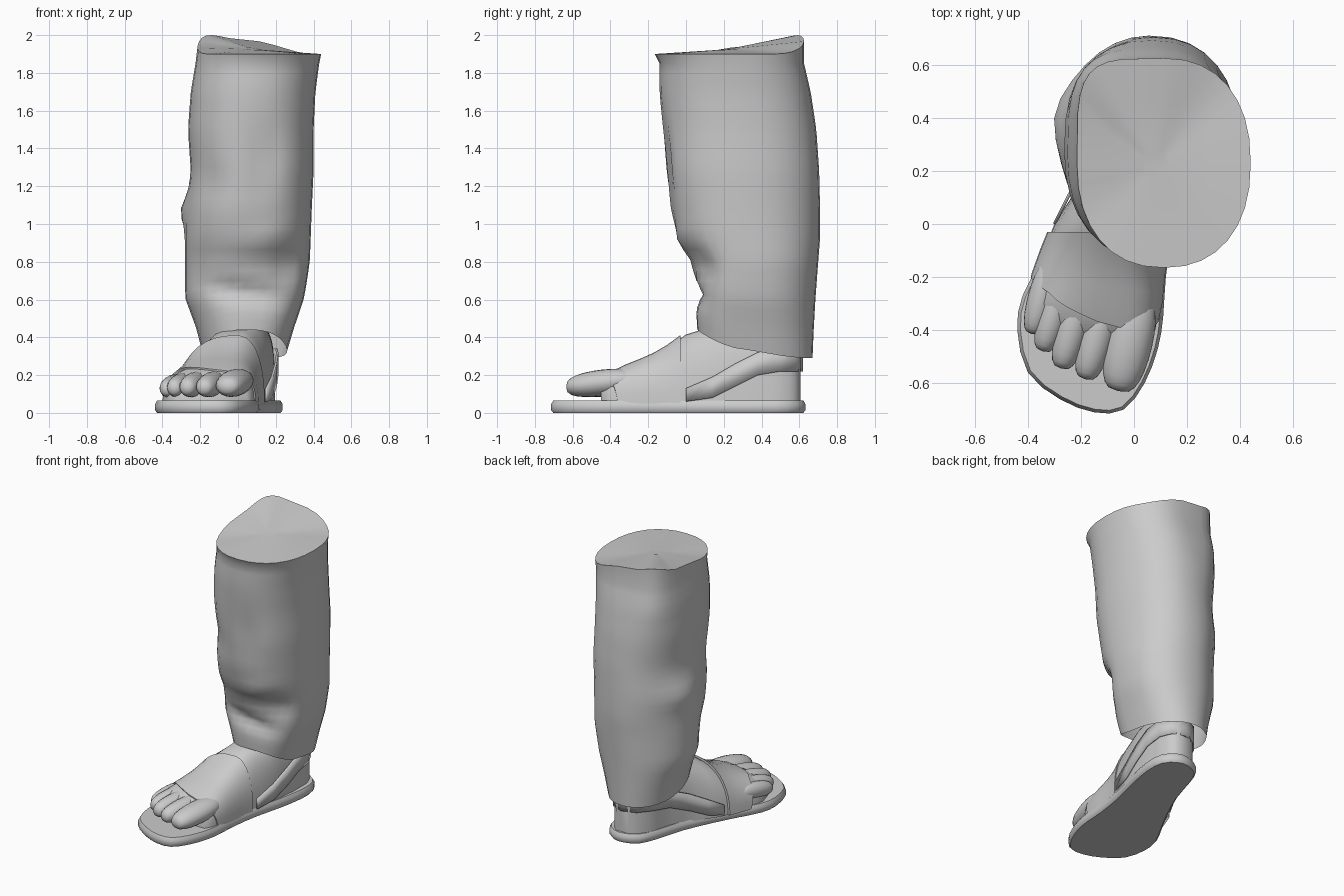
import bpy, bmesh, math
from mathutils import Vector, Matrix

if "Cube" in bpy.data.objects:
    bpy.data.objects.remove(bpy.data.objects["Cube"])

grey = bpy.data.materials.new("plain grey")
grey.diffuse_color = (0.6, 0.6, 0.6, 1)
grey.use_nodes = True
grey.node_tree.nodes["Principled BSDF"].inputs["Base Color"].default_value = grey.diffuse_color


def finish(name, bm, angle=40):
    bmesh.ops.recalc_face_normals(bm, faces=bm.faces)
    me = bpy.data.meshes.new(name)
    bm.to_mesh(me)
    bm.free()
    ob = bpy.data.objects.new(name, me)
    bpy.context.collection.objects.link(ob)
    me.materials.append(grey)
    bpy.ops.object.select_all(action='DESELECT')
    ob.select_set(True)
    bpy.context.view_layer.objects.active = ob
    bpy.ops.object.shade_smooth_by_angle(angle=math.radians(angle))
    return ob


def loft(name, rings, closed=True, cap_start=False, cap_end=False, angle=40):
    bm = bmesh.new()
    vs = [[bm.verts.new(p) for p in r] for r in rings]
    n = len(rings[0])
    for a, b in zip(vs, vs[1:]):
        for i in range(n if closed else n - 1):
            j = (i + 1) % n
            bm.faces.new((a[i], a[j], b[j], b[i]))
    if cap_start:
        bm.faces.new(vs[0])
    if cap_end:
        bm.faces.new(vs[-1])
    return finish(name, bm, angle)


def table(rows, t):
    """Linear interpolation in rows sorted by their first column."""
    if t <= rows[0][0]:
        return rows[0][1:]
    for a, b in zip(rows, rows[1:]):
        if t <= b[0]:
            f = (t - a[0]) / (b[0] - a[0])
            return [p + (q - p) * f for p, q in zip(a[1:], b[1:])]
    return rows[-1][1:]


def spow(v, p):
    return math.copysign(abs(v) ** p, v)


def gauss(v, w):
    return math.exp(-(v / w) ** 2)


# Trouser leg: z, left, right, front, back, then squareness of the
# front right and back left corners
LEG = [(0.29, -0.19, 0.26, 0.06, 0.67, 0.65, 1.0), (0.42, -0.22, 0.295, 0.055, 0.675, 0.65, 1.0),
       (0.60, -0.28, 0.35, 0.06, 0.685, 0.68, 1.1), (0.80, -0.28, 0.38, 0.03, 0.70, 0.75, 1.1),
       (0.93, -0.28, 0.385, -0.04, 0.71, 0.85, 1.05), (1.07, -0.27, 0.39, -0.08, 0.71, 0.88, 0.95),
       (1.28, -0.25, 0.40, -0.11, 0.705, 0.88, 0.9), (1.50, -0.265, 0.40, -0.125, 0.69, 0.88, 0.8),
       (1.70, -0.25, 0.41, -0.14, 0.66, 0.88, 0.6), (1.85, -0.225, 0.43, -0.14, 0.625, 0.88, 0.5),
       (1.90, -0.215, 0.44, -0.165, 0.625, 0.88, 0.45)]
SEG = 32


def leg_ring(z):
    l, r, f, b, p_fr, p_bl = table(LEG, z)
    cx, cy, rx, ry = (l + r) / 2, (f + b) / 2, (r - l) / 2, (b - f) / 2
    pts = []
    for i in range(SEG):
        a = 2 * math.pi * i / SEG
        c, s = math.cos(a), math.sin(a)
        p = p_fr if c > 0 and s < 0 else p_bl if c < 0 and s > 0 else 0.88
        x = cx + rx * spow(c, p)
        y = cy + ry * spow(s, p)
        front = (1 - s) / 2
        zz = z + 0.15 * front ** 2 * max(0, 1 - (z - 0.29) / 0.4)  # arched hem
        # bulge on the left, then cloth folds across the shin
        if c < 0:
            x -= 0.04 * gauss(zz - 1.07, 0.09) * gauss(y - 0.41, 0.15)
        d = 0.02 * gauss(zz - 0.92 - 0.3 * (x - 0.15), 0.06) * gauss(x - 0.15, 0.15)
        d -= 0.04 * gauss(zz - 0.65 + 0.2 * x, 0.05) * gauss(x, 0.2)
        d -= 0.05 * gauss(zz - 0.77, 0.10) * gauss(x - 0.27, 0.10)
        d -= 0.03 * gauss(x - 0.14, 0.07) * gauss(zz - 1.32, 0.2)
        d -= 0.02 * gauss(x + 0.15, 0.08) * gauss(zz - 1.22, 0.1)
        y -= d * min(1, front ** 3 * 1.3)
        # rim rises to the back left corner
        if z >= 1.9:
            zz += 0.10 * max(0, math.cos(a - math.radians(125))) ** 2
        pts.append(Vector((x, y, zz)))
    return pts


zs = [0.29, 0.36, 0.43] + [0.48 + 0.055 * i for i in range(25)] + [1.85, 1.90]
rings = [leg_ring(z) for z in zs]
mid = Vector((0.08, 0.22, 1.925))
for s in (0.6, 0.15):  # cloth over the top
    rings.append([Vector((mid.x + (p.x - mid.x) * s, mid.y + (p.y - mid.y) * s,
                          mid.z + (p.z - mid.z) * s)) for p in rings[len(zs) - 1]])
loft("trouser_leg", rings, cap_end=True, angle=50)

# Sandal sole
SOLE = [(-0.15, -0.71), (-0.04, -0.70), (0.04, -0.60), (0.09, -0.47), (0.11, -0.35),
        (0.12, -0.20), (0.15, 0.0), (0.20, 0.20), (0.235, 0.40), (0.225, 0.54),
        (0.15, 0.62), (0.06, 0.63), (-0.04, 0.58), (-0.10, 0.45), (-0.16, 0.25),
        (-0.25, 0.05), (-0.34, -0.12), (-0.42, -0.27), (-0.44, -0.40),
        (-0.40, -0.56), (-0.28, -0.66)]
n = len(SOLE)
RIM = []
for i in range(n):  # rounded outline: midpoints pushed outward
    p0, p1, p2, p3 = [Vector(SOLE[(i + k) % n]) for k in (-1, 0, 1, 2)]
    RIM += [p1, (p1 + p2) * 0.5625 - (p0 + p3) * 0.0625]


def sole_ring(z, inset):
    out = []
    for i, p in enumerate(RIM):
        t = RIM[(i + 1) % len(RIM)] - RIM[i - 1]
        nrm = Vector((-t.y, t.x)).normalized()
        out.append((p.x + nrm.x * inset, p.y + nrm.y * inset, z))
    return out


loft("sandal_sole", [sole_ring(0, 0.012), sole_ring(0.015, 0), sole_ring(0.045, 0),
                     sole_ring(0.066, 0.012)], cap_start=True, cap_end=True)

# Foot: y, left, right, crest x, top z, roundness
FOOT = [(-0.45, -0.33, 0.05, -0.05, 0.16, 0.8), (-0.40, -0.37, 0.08, -0.05, 0.21, 0.75),
        (-0.30, -0.40, 0.10, -0.06, 0.255, 0.75), (-0.20, -0.375, 0.11, -0.06, 0.29, 0.85),
        (-0.10, -0.34, 0.12, -0.03, 0.345, 0.9), (0.0, -0.30, 0.14, 0.0, 0.415, 0.85),
        (0.08, -0.25, 0.16, 0.01, 0.44, 0.8), (0.20, -0.17, 0.18, 0.02, 0.47, 0.65),
        (0.35, -0.11, 0.195, 0.05, 0.47, 0.55), (0.50, -0.07, 0.195, 0.07, 0.46, 0.5),
        (0.57, -0.02, 0.17, 0.08, 0.42, 0.5), (0.605, 0.03, 0.13, 0.08, 0.36, 0.5)]


def foot_point(y, a, grow=1.0):
    l, r, c, top, p = table(FOOT, y)
    k = math.cos(a)
    x = c + (r - c if k > 0 else c - l) * spow(k, p) * grow
    return (x, y, 0.05 + (top - 0.05) * max(0, math.sin(a)) ** p * grow)


ARC = [math.pi * i / 20 for i in range(21)]
ys = [-0.45 + 0.05 * i for i in range(21)] + [0.575, 0.605]
loft("foot", [[foot_point(y, a) for a in ARC] for y in ys],
     closed=False, cap_start=True, cap_end=True, angle=60)

# Toes: root x, y, tip x, y, width, height
TOES = [(0.025, -0.26, -0.06, -0.63, 0.175, 0.14), (-0.09, -0.25, -0.185, -0.585, 0.13, 0.13),
        (-0.18, -0.21, -0.275, -0.545, 0.125, 0.13), (-0.25, -0.17, -0.345, -0.48, 0.115, 0.125),
        (-0.31, -0.14, -0.385, -0.415, 0.105, 0.115)]
for i, (x0, y0, x1, y1, w, h) in enumerate(TOES):
    bm = bmesh.new()
    bmesh.ops.create_uvsphere(bm, u_segments=20, v_segments=12, radius=0.5,
                              matrix=Matrix.Rotation(math.pi / 2, 4, 'X'))
    for v in bm.verts:  # fuller sides, blunt ends, higher towards the root
        t = 2 * v.co.y
        full = max(0, 1 - t * t) ** -0.2 if abs(t) < 0.999 else 1
        v.co.x *= full
        v.co.z *= full
        v.co.z += 0.3 * (v.co.y + 0.5)
    d = Vector((x1 - x0, y1 - y0, 0))
    m = (Matrix.Translation(((x0 + x1) / 2, (y0 + y1) / 2, 0.068 + h / 2))
         @ Matrix.Rotation(math.atan2(d.y, d.x) + math.pi / 2, 4, 'Z')
         @ Matrix.Diagonal((w, d.length, h, 1)))
    bmesh.ops.transform(bm, matrix=m, verts=bm.verts)
    finish("toe_%d" % (i + 1), bm, 60)

# Instep strap: hugs the foot, front edge slants to the little toe
EDGE = [(0, -0.36), (1.0, -0.41), (1.6, -0.39), (2.4, -0.25), (math.pi, -0.19)]
rows = []
for f, grow in [(0, 1.0), (0, 1.05), (0.2, 1.05), (0.4, 1.05), (0.6, 1.05),
                (0.8, 1.05), (1, 1.05), (1, 1.0)]:
    rows.append([])
    for a in ARC:
        y0 = table(EDGE, a)[0]
        rows[-1].append(foot_point(y0 + (-0.03 - y0) * f, a, grow))
loft("instep_strap", rows, closed=False)

# Heel strap: x, y, lower z, upper z
BAND = [(0.15, 0.0, 0.06, 0.13), (0.18, 0.14, 0.08, 0.19), (0.20, 0.26, 0.14, 0.26),
        (0.208, 0.38, 0.20, 0.32), (0.203, 0.50, 0.22, 0.34), (0.165, 0.58, 0.22, 0.34),
        (0.08, 0.613, 0.22, 0.34), (-0.015, 0.58, 0.22, 0.34), (-0.08, 0.50, 0.22, 0.34),
        (-0.12, 0.36, 0.20, 0.32), (-0.18, 0.22, 0.14, 0.26), (-0.25, 0.10, 0.08, 0.19),
        (-0.30, 0.0, 0.06, 0.13)]
band = loft("heel_strap", [[(x, y, z0), (x, y, z1)] for x, y, z0, z1 in BAND], closed=False)
sol = band.modifiers.new("thickness", 'SOLIDIFY')
sol.thickness = 0.012
sol.offset = 0
